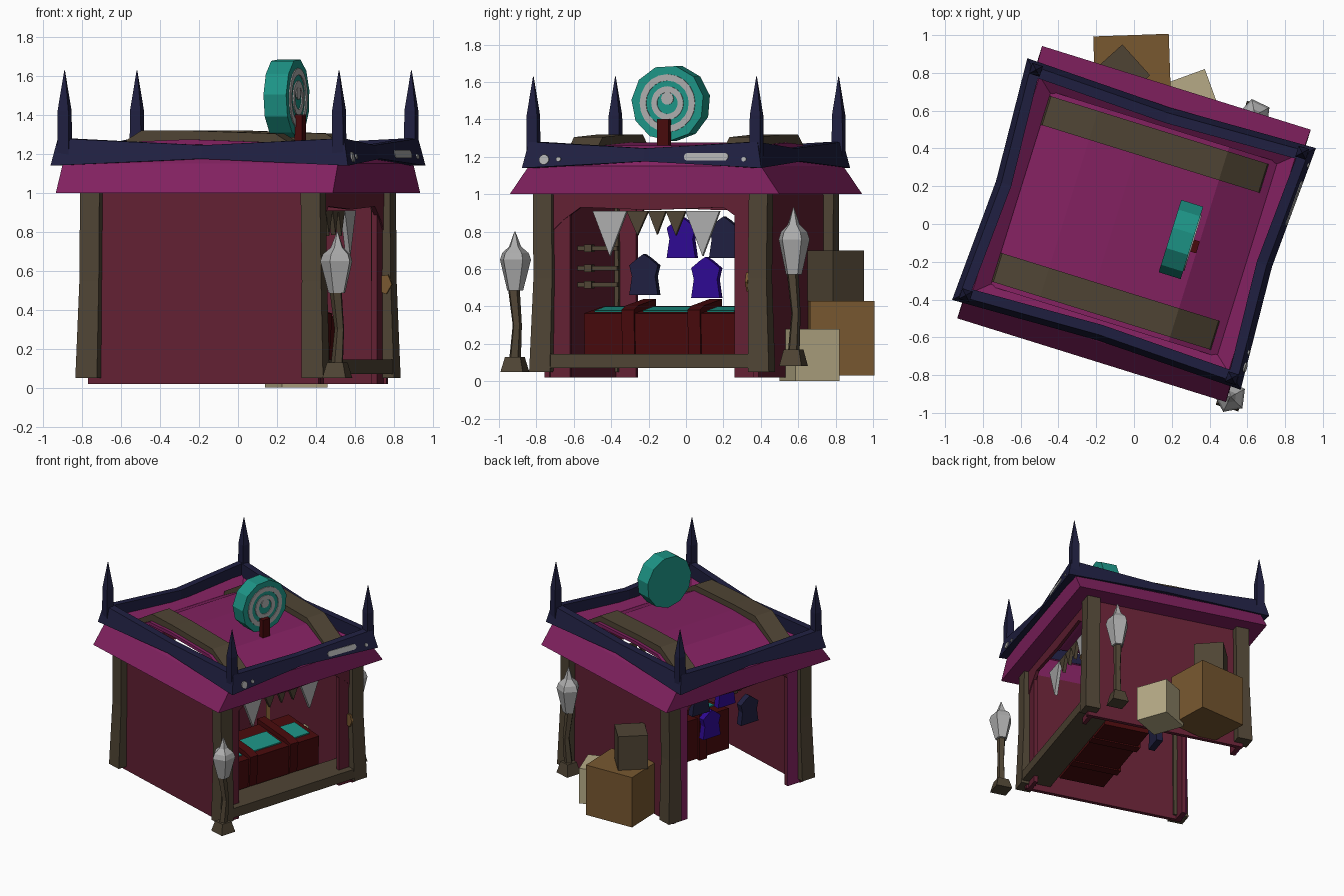
import bpy, bmesh, math
from mathutils import Matrix, Vector

if "Cube" in bpy.data.objects:
    bpy.data.objects.remove(bpy.data.objects["Cube"])

def mat(name, r, g, b):
    lin = lambda c: (c / 255 / 12.92) if c < 10 else ((c / 255 + 0.055) / 1.055) ** 2.4
    m = bpy.data.materials.new(name)
    m.diffuse_color = (lin(r), lin(g), lin(b), 1)
    m.use_nodes = True
    m.node_tree.nodes["Principled BSDF"].inputs["Base Color"].default_value = m.diffuse_color
    return m

MAGENTA = mat("magenta", 130, 33, 96)
MAROON = mat("maroon", 99, 32, 51)
BROWN = mat("weathered brown", 79, 68, 52)
NAVY = mat("navy", 31, 31, 64)
TEAL = mat("teal", 29, 148, 134)
GREY = mat("pale grey", 173, 173, 173)
RED = mat("dark red", 72, 10, 12)
OCHRE = mat("ochre wood", 120, 88, 48)
TAN = mat("tan", 182, 170, 134)
PURPLE = mat("purple", 46, 9, 146)

# the booth is turned on its base; its open front faces local +x
BOOTH = Matrix.Rotation(math.radians(-17.3), 4, 'Z')
WORLD = Matrix.Identity(4)

def loft(name, rings, m, frame=BOOTH, closed=False):
    """Skin a list of equal-length point rings, capped or joined end to end."""
    bm = bmesh.new()
    vs = [[bm.verts.new(frame @ Vector(p)) for p in r] for r in rings]
    n = len(rings[0])
    pairs = list(zip(vs, vs[1:])) + ([(vs[-1], vs[0])] if closed else [])
    for a, b in pairs:
        for i in range(n):
            j = (i + 1) % n
            bm.faces.new((a[i], a[j], b[j], b[i]))
    if not closed:
        bm.faces.new(vs[0][::-1])
        bm.faces.new(vs[-1])
    bmesh.ops.recalc_face_normals(bm, faces=bm.faces)
    me = bpy.data.meshes.new(name)
    bm.to_mesh(me)
    bm.free()
    me.materials.append(m)
    ob = bpy.data.objects.new(name, me)
    bpy.context.collection.objects.link(ob)
    return ob

def rect(x, y, hx, hy, z):
    return [(x - hx, y - hy, z), (x + hx, y - hy, z), (x + hx, y + hy, z), (x - hx, y + hy, z)]

def ngon(x, y, r, z, n, rot=0.0):
    return [(x + r * math.cos(rot + 2 * math.pi * i / n), y + r * math.sin(rot + 2 * math.pi * i / n), z)
            for i in range(n)]

def box(name, x0, x1, y0, y1, z0, z1, m, frame=BOOTH):
    c = ((x0 + x1) / 2, (y0 + y1) / 2, (x1 - x0) / 2, (y1 - y0) / 2)
    return loft(name, [rect(*c, z0), rect(*c, z1)], m, frame)

def slab_x(name, yz, x0, x1, m, frame=BOOTH):
    return loft(name, [[(x, y, z) for y, z in yz] for x in (x0, x1)], m, frame)

def slab_y(name, xz, y0, y1, m, frame=BOOTH):
    return loft(name, [[(x, y, z) for x, z in xz] for y in (y0, y1)], m, frame)

# roof: hollow flared skirt with an inner gutter slope, arched deck, two bent planks
loft("roof_skirt", [rect(0, 0, .745, .755, 1.0), rect(0, 0, .74, .65, 1.15), rect(0, 0, .71, .60, 1.19),
                    rect(0, 0, .63, .53, 1.13), rect(0, 0, .62, .54, 1.1), rect(0, 0, .6, .57, 1.0)],
     MAGENTA, closed=True)
slab_y("roof_deck", [(-.635, 1.12), (-.36, 1.265), (-.1, 1.275), (.36, 1.26), (.635, 1.12),
                     (.62, 1.1), (.36, 1.235), (-.1, 1.25), (-.36, 1.24), (-.62, 1.1)],
       -.54, .54, MAGENTA)
for s in (-1, 1):
    slab_y("roof_plank", [(-.63, 1.12), (-.62, 1.16), (-.36, 1.32), (-.1, 1.32), (.36, 1.305), (.58, 1.17),
                          (.59, 1.13), (.36, 1.25), (-.1, 1.265), (-.36, 1.255)],
           s * .355, s * .515, BROWN)

# navy trim: a ring that is tall at the corners and pinched mid-side
stations = []
for sx, sy in ((-1, -1), (0, -1), (1, -1), (1, 0), (1, 1), (0, 1), (-1, 1), (-1, 0)):
    corner = sx and sy
    X, Y = (.80, .67) if corner else (.765, .645)
    z0, z1 = (1.14, 1.28) if corner else (1.175, 1.245)
    stations.append([(sx * (X - d), sy * (Y - d), z)
                     for d, z in ((0, z0), (.03, z1), (.085, z1), (.085, z0))])
loft("roof_trim", stations, NAVY, closed=True)

def trim_plate(y0, y1, z, r):
    """Pale rounded plate lying on the front trim board."""
    out = []
    for i in range(12):
        a = 2 * math.pi * (i + .5) / 12
        out.append(((y1 if math.cos(a) > 0 else y0) + r * math.cos(a), z + r * math.sin(a)))
    surf = lambda y, zz: .768 + .035 * abs(y) / .67 - .03 * (zz - 1.14) / .14
    loft("trim_plate", [[(surf(y, zz) + o, y, zz) for y, zz in out] for o in (-.003, .005)], GREY)

trim_plate(-.55, -.55, 1.185, .027)
trim_plate(-.47, -.47, 1.187, .013)
trim_plate(.25, .46, 1.2, .021)
trim_plate(.57, .57, 1.187, .013)

for sx in (-1, 1):
    for sy in (-1, 1):
        # corner spires
        x, y = sx * .738, sy * .625
        loft("spire", [ngon(x, y, r, z, 4, math.pi / 4) for r, z in
                       ((.042, 1.15), (.042, 1.3), (.041, 1.42), (.002, 1.63))], NAVY)
        # crooked corner posts
        x, y = sx * .598, sy * .605
        loft("corner_post", [rect(x + dx * sx, y + dy * sy, h, h, z) for dx, dy, h, z in
                             ((.01, .008, .058, .05), (0, -.005, .052, .55), (-.005, 0, .052, 1.02))], BROWN)
        # narrow wall returns beside both openings
        ya, yb = sorted((sy * .46, sy * .575))
        box("wall_return", sx * .59 - .015, sx * .59 + .015, ya, yb, .02, 1.0, MAROON)
        if sx < 0:
            box("back_curtain", -.615, -.606, ya, yb, .02, 1.0, MAGENTA)

# side walls and arched valances
for s in (-1, 1):
    box("side_wall", -.62, .62, s * .585 - .015, s * .585 + .015, .02, 1.0, MAROON)
    slab_x("valance", [(-.58, 1.0), (-.58, .78), (-.5, .86), (-.4, .93), (0, .915),
                       (.4, .93), (.5, .86), (.58, .78), (.58, 1.0)], s * .6 - .012, s * .6 + .012, MAROON)

# front sill and mended patch on a post
box("front_sill", .43, .66, -.57, .57, .07, .145, BROWN)
slab_y("post_patch", [(.575, .5), (.63, .48), (.66, .53), (.64, .58), (.58, .57)], .535, .55, OCHRE)

# bunting pennants
for y0, y1, tip, m in ((-.36, -.17, .67, GREY), (-.17, -.05, .78, BROWN), (-.05, .05, .785, BROWN),
                       (.05, .16, .78, BROWN), (.16, .35, .67, GREY)):
    slab_x("pennant", [(y0, .91), ((y0 + y1) / 2, tip), (y1, .91)], .5, .525, m)

# hanging garments
half = [(.08, 0), (.065, .1), (.08, .16), (.03, .2)]
shirt = half + [(0, .22)] + [(-a, b) for a, b in half[::-1]]
for y, z, m in ((.02, .445, PURPLE), (-.327, .46, NAVY), (-.117, .66, PURPLE), (.12, .66, NAVY)):
    slab_x("garment", [(y + a, z + b) for a, b in shirt], -.335, -.285, m)

# pegs reaching in from the side wall
for z in (.515, .605, .71):
    box("wall_peg", .08, .12, -.57, -.35, z - .012, z + .012, BROWN)
    box("wall_peg_collar", .07, .13, -.53, -.49, z - .02, z + .02, BROWN)

# display chest with straps and teal panels on its sloping lid
def lid(x, up):
    return .365 + (.4 - x) * .11 + up
slab_y("chest", [(.41, .08), (.42, lid(.42, 0)), (.06, lid(.06, 0)), (.06, .08)], -.44, .42, RED)
for y in (-.19, .18):
    slab_y("chest_strap", [(.42, .07), (.44, lid(.44, .02)), (.37, lid(.37, .035)), (.04, lid(.04, .035)), (.04, .07)],
           y - .035, y + .035, RED)
for y0, y1 in ((-.4, -.24), (-.13, .12), (.23, .38)):
    slab_y("chest_panel", [(.36, lid(.36, 0)), (.36, lid(.36, .009)), (.18, lid(.18, .009)), (.18, lid(.18, 0))],
           y0, y1, TEAL)

# round roof sign with pale rings on its face
SIGN = Matrix.Translation((.248, -.08, 1.487)) @ Matrix.Rotation(math.radians(-17.3), 4, 'Z')
def disc(r, n, rot=0.0):
    return [(y, z) for y, z, _ in ngon(0, 0, r, 0, n, rot)]
slab_x("sign_disc", disc(.203, 11, .2), -.06, .062, TEAL, SIGN)
def sign_ring(r0, r1):
    rings = []
    for y, z in disc(1, 20):
        rings.append([(x, y * r, z * r) for x, r in ((.06, r0), (.068, r0), (.068, r1), (.06, r1))])
    loft("sign_ring", rings, GREY, SIGN, closed=True)
sign_ring(.12, .155)
sign_ring(.058, .09)
slab_x("sign_hub", [(y, z + .025) for y, z in disc(.035, 10)], .06, .068, GREY, SIGN)
box("sign_post", .06, .1, -.048, .018, -.24, -.085, RED, SIGN)

# standing lanterns
for x, y, b, h in ((.51, -.915, .05, 1.0), (.64, .575, .08, 1.13)):
    Z = lambda t: b + t * h
    s = lambda dx, r, t, n=4: ngon(x + dx, y + dx, r, Z(t), n, .5)
    loft("lantern_foot", [s(0, .088, 0), s(0, .06, .08)], BROWN, WORLD)
    loft("lantern_stem", [s(0, .033, .07, 5), s(.012, .026, .25, 5), s(-.006, .033, .44, 5)], BROWN, WORLD)
    loft("lantern_head", [s(0, .045, .435, 5), s(0, .088, .6, 5), s(0, .075, .635, 5), s(0, .034, .67, 5),
                          s(0, .003, .75, 5)], GREY, WORLD)

# crates stacked against the side wall
for x, y, z0, z1, hx, hy, a, m in ((-.01, .828, .03, .43, .2, .172, 2, OCHRE),
                                   (-.07, .795, .43, .7, .11, .11, 42, BROWN),
                                   (.3, .66, 0, .28, .125, .125, 20, TAN)):
    fr = Matrix.Translation((x, y, 0)) @ Matrix.Rotation(math.radians(a), 4, 'Z')
    box("crate", -hx, hx, -hy, hy, z0, z1, m, fr)
